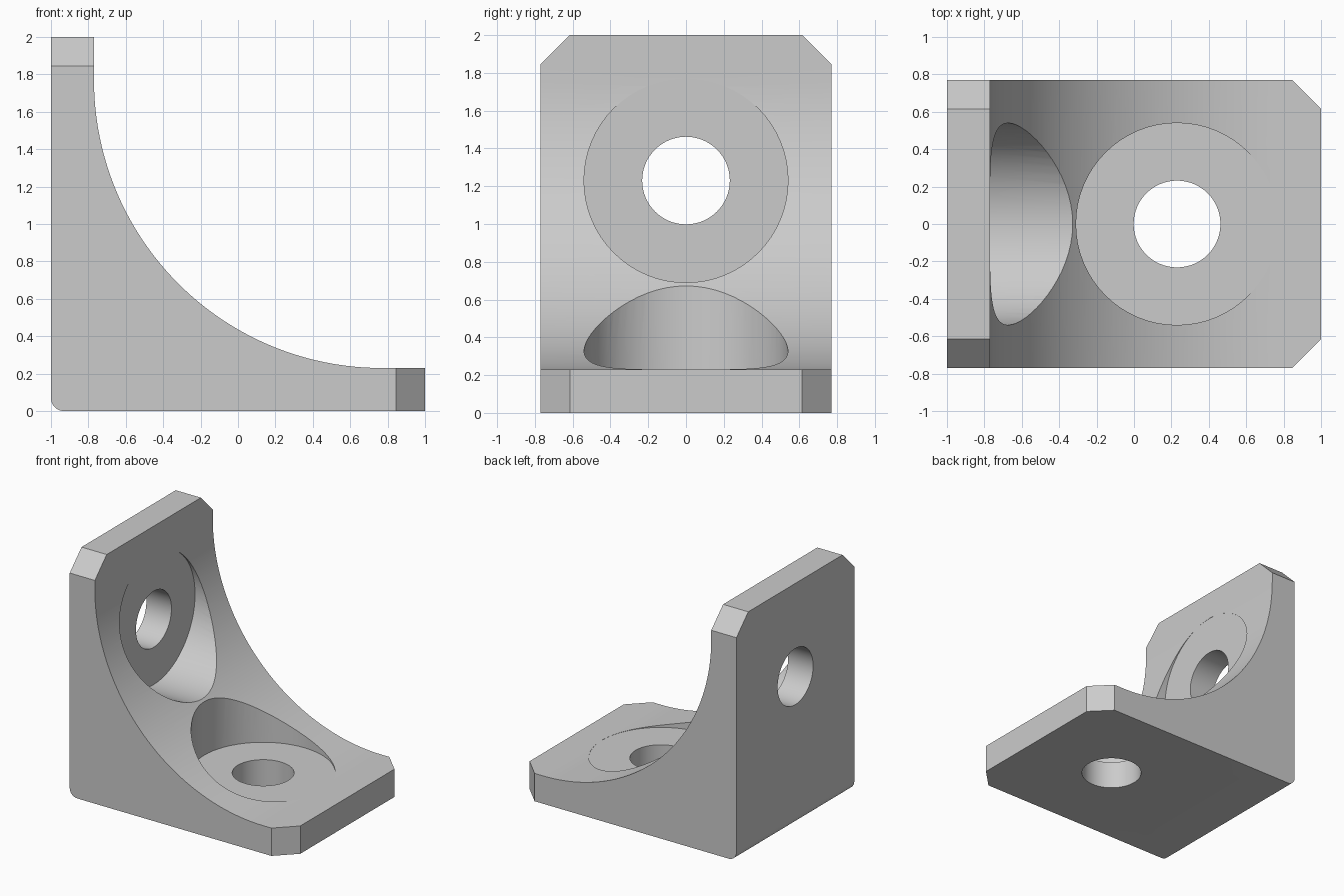
import bpy, bmesh, math
from mathutils import Vector

HALF_W, WALL, CHAMFER = 0.77, 0.23, 0.155
R_FILLET, R_HEEL = 1.54, 0.07

if "Cube" in bpy.data.objects:
    bpy.data.objects.remove(bpy.data.objects["Cube"])


def arc(cx, cz, r, start, end, steps):
    angles = [math.radians(start + (end - start) * i / steps) for i in range(steps + 1)]
    return [(cx + r * math.cos(a), cz + r * math.sin(a)) for a in angles]


# Side profile: rounded heel, flat foot, concave sweep up to the wall plate
profile = arc(R_HEEL - 1, R_HEEL, R_HEEL, 180, 270, 8)
profile += [(1, 0), (1, WALL)]
profile += arc(1 - WALL, 2 - WALL, R_FILLET, 270, 180, 64)
profile += [(WALL - 1, 2), (-1, 2)]

bm = bmesh.new()
face = bm.faces.new([bm.verts.new((x, -HALF_W, z)) for x, z in profile])
sweep = bmesh.ops.extrude_face_region(bm, geom=[face])
bmesh.ops.translate(bm, vec=(0, 2 * HALF_W, 0),
                    verts=[g for g in sweep["geom"] if isinstance(g, bmesh.types.BMVert)])

# Chamfer the outer corners of both plates
for side in (-1, 1):
    for axis, tip in ((Vector((0, 0, 1)), 2), (Vector((1, 0, 0)), 1)):
        corner = axis * (tip - CHAMFER) + Vector((0, side * HALF_W, 0))
        normal = axis + Vector((0, side, 0))
        cut = bmesh.ops.bisect_plane(bm, geom=bm.verts[:] + bm.edges[:] + bm.faces[:],
                                     plane_co=corner, plane_no=normal, clear_outer=True)
        rim = [g for g in cut["geom_cut"] if isinstance(g, bmesh.types.BMEdge)]
        bmesh.ops.contextual_create(bm, geom=rim)
bmesh.ops.recalc_face_normals(bm, faces=bm.faces[:])
mesh = bpy.data.meshes.new("corner_bracket")
bm.to_mesh(mesh)
bm.free()
bracket = bpy.data.objects.new("corner_bracket", mesh)
bpy.context.collection.objects.link(bracket)

grey = bpy.data.materials.new("light_grey")
grey.use_nodes = True
grey.diffuse_color = (0.6, 0.6, 0.6, 1)
grey.node_tree.nodes["Principled BSDF"].inputs["Base Color"].default_value = grey.diffuse_color
mesh.materials.append(grey)


def drill(radius, low, high, upright):
    """Cut a round hole through the foot (upright) or the wall plate."""
    mid = (low + high) / 2
    place = (WALL, 0, mid) if upright else (mid - 1, 0, 1 + WALL)
    bpy.ops.mesh.primitive_cylinder_add(
        vertices=64, radius=radius, depth=high - low, location=place,
        rotation=(0, 0 if upright else math.pi / 2, 0))
    cutter = bpy.context.object
    cutter.hide_render = True
    cutter.data.materials.append(grey)
    mod = bracket.modifiers.new("drill", "BOOLEAN")
    mod.operation, mod.solver, mod.object = "DIFFERENCE", "EXACT", cutter
    bpy.context.view_layer.objects.active = bracket
    bpy.ops.object.modifier_apply(modifier=mod.name)
    bpy.data.objects.remove(cutter)


# Screw head pockets, then bolt holes
for upright in (True, False):
    drill(0.54, WALL - 0.001, 2.5, upright)
    drill(0.232, -0.3, 0.6, upright)

bpy.ops.object.select_all(action="DESELECT")
bracket.select_set(True)
bpy.context.view_layer.objects.active = bracket
bpy.ops.object.shade_smooth_by_angle(angle=math.radians(25))
